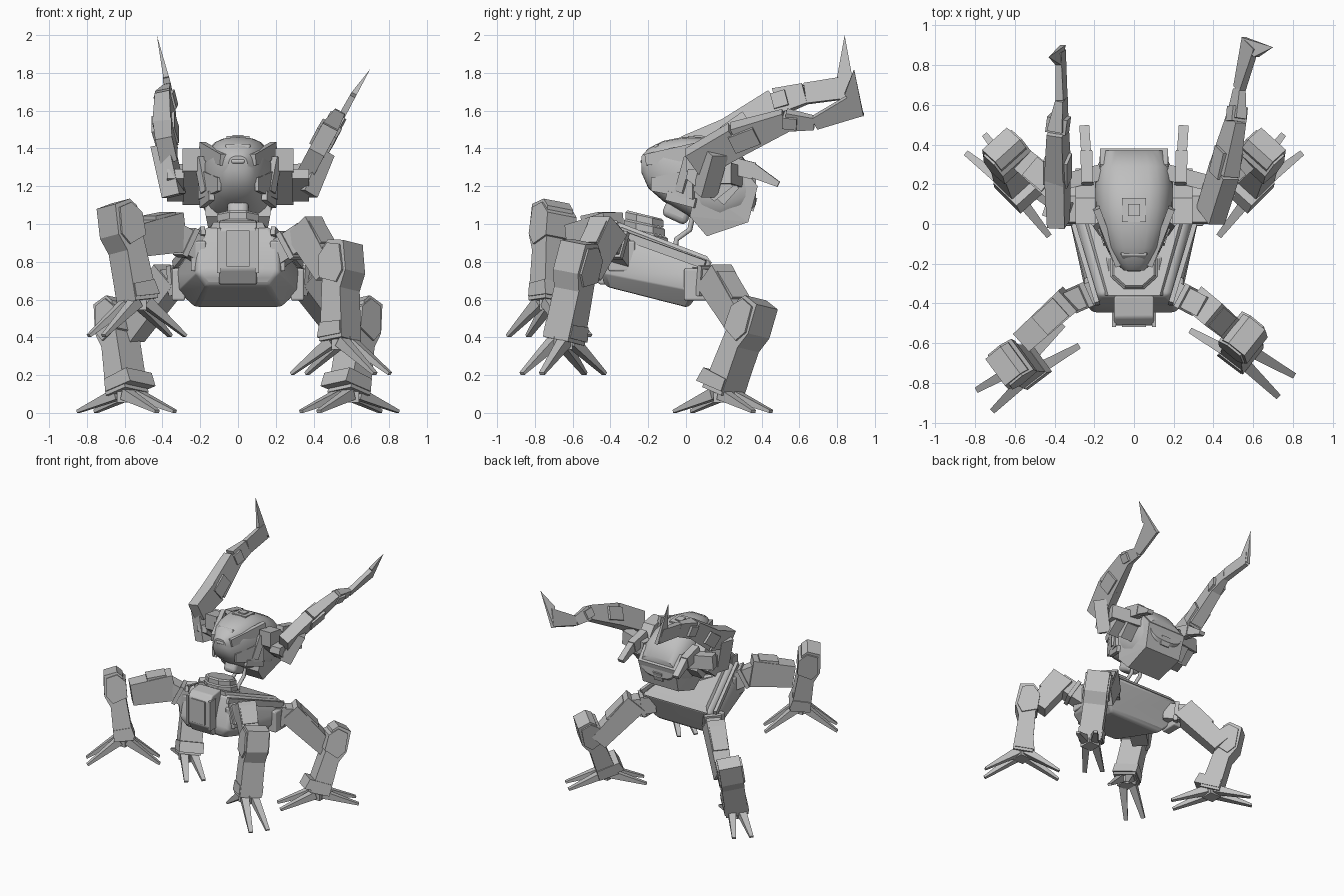
import bpy, bmesh, math
from mathutils import Vector as V

if "Cube" in bpy.data.objects:
    bpy.data.objects.remove(bpy.data.objects["Cube"], do_unlink=True)

GREY = (0.52, 0.52, 0.52, 1)
metal = bpy.data.materials.new("grey metal")
metal.use_nodes = True
metal.diffuse_color = GREY
metal.node_tree.nodes["Principled BSDF"].inputs["Base Color"].default_value = GREY
UP = V((0, 0, 1))


def finish(name, bm, smooth=0, bevel=0):
    bmesh.ops.recalc_face_normals(bm, faces=bm.faces)
    me = bpy.data.meshes.new(name)
    bm.to_mesh(me)
    bm.free()
    me.materials.append(metal)
    if smooth:
        me.shade_smooth()
        me.set_sharp_from_angle(angle=math.radians(smooth))
    ob = bpy.data.objects.new(name, me)
    bpy.context.collection.objects.link(ob)
    if bevel:
        mod = ob.modifiers.new("bevel", "BEVEL")
        mod.width, mod.segments = bevel, 3
    return ob


def chunk(name, pts, **kw):
    """Convex block wrapped around a few points."""
    bm = bmesh.new()
    vs = [bm.verts.new(p) for p in pts]
    res = bmesh.ops.convex_hull(bm, input=vs)
    junk = [v for v in res["geom_interior"] if isinstance(v, bmesh.types.BMVert)]
    bmesh.ops.delete(bm, geom=junk, context="VERTS")
    bmesh.ops.dissolve_limit(bm, angle_limit=0.02, verts=bm.verts, edges=bm.edges)
    return finish(name, bm, **kw)


def both(pts):
    return [(s * x, y, z) for x, y, z in pts for s in (-1, 1)]


def bar(name, a, b, sa, sb=None, up=UP, **kw):
    """Tapered beam from a to b; sizes are (width, height)."""
    a, b = V(a), V(b)
    d = (b - a).normalized()
    side = d.cross(up).normalized()
    top = side.cross(d)
    pts = [p + side * i * w / 2 + top * j * h / 2
           for p, (w, h) in ((a, sa), (b, sb or sa)) for i in (-1, 1) for j in (-1, 1)]
    return chunk(name, pts, **kw)


def prism(name, origin, u, v, n, profile, half, **kw):
    bm = bmesh.new()
    f = bm.faces.new([bm.verts.new(origin + u * a + v * t - n * half) for a, t in profile])
    res = bmesh.ops.extrude_face_region(bm, geom=[f])
    moved = [e for e in res["geom"] if isinstance(e, bmesh.types.BMVert)]
    bmesh.ops.translate(bm, verts=moved, vec=n * half * 2)
    return finish(name, bm, **kw)


def box(name, centre, size, **kw):
    c, h = V(centre), V(size) / 2
    return chunk(name, [c + V((i * h.x, j * h.y, k * h.z))
                        for i in (-1, 1) for j in (-1, 1) for k in (-1, 1)], **kw)


def loft(name, rings, **kw):
    bm = bmesh.new()
    loops = [[bm.verts.new(p) for p in r] for r in rings]
    n = len(loops[0])
    for a, b in zip(loops, loops[1:]):
        for i in range(n):
            bm.faces.new((a[i], a[(i + 1) % n], b[(i + 1) % n], b[i]))
    bm.faces.new(loops[0])
    bm.faces.new(loops[-1])
    return finish(name, bm, **kw)


# Legs: hip arm, thigh, shin with flared knee, ankle, four claws
SHIN = [(-.08, 0), (.07, 0), (.07, .27), (.11, .36), (.1, .52), (0, .54),
        (-.04, .5), (-.05, .32), (-.07, .08)]
KNEE = [(.05, .3), (.095, .36), (.08, .5), (0, .52), (-.06, .46), (-.06, .34)]


def leg(name, hip, mid, knee, foot, heading, tilt, lean, drop, reach, heel, thick):
    foot = V(foot)
    h = math.radians(heading)
    out = V((math.cos(h), math.sin(h), 0))
    n = V((-out.y, out.x, 0))
    # Shin axes: tilted outward and leaning sideways
    v = (UP + out * math.tan(math.radians(tilt)) + n * math.tan(math.radians(lean))).normalized()
    u = n.cross(v).normalized()
    w = v.cross(u)
    bar(name + "_hip_arm", hip, mid, (.11, .13))
    hip, mid, knee = V(hip), V(mid), V(knee)
    c = hip.lerp(mid, .45)
    bar(name + "_hip_rib", c, c + (mid - hip).normalized() * .03, (.13, .16))
    back = mid - (knee - mid).normalized() * .05
    bar(name + "_thigh", back, knee, (.14, thick), (.12, thick - .04))
    bar(name + "_thigh_plate", back.lerp(knee, .15) + UP * .02, back.lerp(knee, .6) + UP * .02,
        (.12, thick - .02))
    prism(name + "_shin", foot, u, v, w, SHIN, .085)
    prism(name + "_knee_cover", foot, u, v, w, KNEE, .097)
    prism(name + "_ankle", foot, u, v, w,
          [(-heel, .02), (.065, .02), (.065, .09), (.02 - heel, .1)], .092)
    box(name + "_foot_core", foot - UP * .01, (.1, .1, .07))
    for s in (-1, 1):
        for k in (-1, 1):
            root = foot + out * s * .03 + n * k * .035
            tip = foot + out * s * reach + n * k * .066 - UP * (drop - .008)
            bar(name + "_claw", root, tip, (.06, .06), (.03, .016))


for s, side in ((1, "left"), (-1, "right")):
    leg("back_" + side + "_leg", (s * .25, .05, .71), (s * .38, .17, .69),
        (s * .57, .33, .42), (s * .59, .195, .1), 90 - s * 45, 17, s * 10, .1, .295, .13, .17)
leg("front_left_leg", (.18, -.33, .82), (.37, -.43, .95), (.49, -.53, .74),
    (.545, -.65, .38), -37, -9, 9, .18, .275, .09, .17)
leg("front_right_leg", (-.18, -.33, .85), (-.36, -.41, .95), (-.56, -.59, .91),
    (-.535, -.725, .59), 217, 5, -9, .19, .27, .09, .21)

# Tilted wedge hull with deck trim
chunk("hull", both([(.17, -.36, .99), (.22, -.4, .9), (.22, -.45, .74), (.17, -.43, .67),
                    (.3, .14, .8), (.34, .09, .73), (.325, .06, .64), (.23, .02, .555)]),
      smooth=35, bevel=.025)
chunk("deck_plate", both([(.13, -.36, 1.01), (.15, -.36, .97), (.26, .11, .83), (.29, .14, .79)]))
for s in (-1, 1):
    bar("deck_rail", (s * .185, -.4, .965), (s * .335, .1, .785), (.025, .045))
    box("hip_socket", (s * .315, .06, .68), (.07, .14, .17), bevel=.01)
    box("shoulder_socket", (s * .21, -.34, .83), (.08, .14, .16), bevel=.01)

# Front armour plate with raised panel
chunk("front_plate", both([(.1, -.4, .68), (.1, -.46, .68), (.1, -.51, .76), (.1, -.51, .97),
                           (.1, -.47, 1.01), (.1, -.36, 1.02)]), smooth=30, bevel=.01)
box("front_panel", (0, -.512, .87), (.12, .012, .19))
for s in (-1, 1):
    bar("plate_edge", (s * .1, -.48, .74), (s * .1, -.48, .98), (.02, .075), up=V((0, 1, 0)))

# Stacked neck collars, neck column and cables
for i, (r, z) in enumerate(((.15, .94), (.13, .985), (.12, 1.03))):
    rings = []
    for dz, k in ((-.025, 1), (.01, 1), (.02, .9)):
        rings.append([(r * k * math.cos(a), -.22 + r * k * .9 * math.sin(a),
                       z + dz - .2 * r * math.sin(a))
                      for a in (math.pi * (j + .5) / 4 for j in range(8))])
    loft("neck_collar", rings)
bar("neck_column", (0, -.11, 1.1), (0, .02, 1.04), (.11, .11), bevel=.03, smooth=40)
for s in (-1, 1):
    cu = bpy.data.curves.new("neck_cable", "CURVE")
    cu.dimensions, cu.bevel_depth, cu.bevel_resolution = "3D", .014, 2
    sp = cu.splines.new("POLY")
    path = [(-.06, .85), (-.05, .92), (.02, .97), (.04, 1.06)]
    sp.points.add(len(path) - 1)
    for p, (y, z) in zip(sp.points, path):
        p.co = (s * .04, y, z, 1)
    cu.materials.append(metal)
    bpy.context.collection.objects.link(bpy.data.objects.new("neck_cable", cu))

# Rounded head shell: stations of y, half width, top, bottom
rings = []
for y, w, top, low in ((-.235, .05, 1.36, 1.27), (-.2, .09, 1.4, 1.19), (-.12, .14, 1.44, 1.12),
                       (-.02, .175, 1.46, 1.06), (.08, .195, 1.46, 1.0), (.18, .2, 1.43, .98),
                       (.29, .185, 1.37, 1.02), (.37, .15, 1.26, 1.1)):
    ring = []
    for j in range(24):
        a = math.tau * j / 24
        c, q = math.cos(a), math.sin(a)
        ring.append((w * math.copysign(abs(c) ** .7, c), y,
                     (top + low) / 2 + (top - low) / 2 * math.copysign(abs(q) ** .85, q)))
    rings.append(ring)
loft("head_shell", rings, smooth=40)
chunk("jaw_box", both([(.17, .02, 1.04), (.15, .11, .935), (.16, .33, 1.01), (.17, .38, 1.2),
                       (.17, .3, 1.3), (.19, .05, 1.2)]))
bar("rear_hatch", (0, .345, 1.07), (0, .366, 1.14), (.08, .025))
bar("crown_hatch", (0, .01, 1.45), (0, .13, 1.44), (.12, .03))
bar("crown_hatch_cap", (0, .04, 1.456), (0, .1, 1.451), (.06, .03))
bar("snout_cap", (0, -.235, 1.32), (0, -.14, 1.415), (.07, .03), (.14, .04), bevel=.012)
for s in (-1, 1):
    bar("brow_rail", (s * .08, -.21, 1.34), (s * .19, .08, 1.39), (.03, .06), (.035, .09))
    bar("cheek_plate", (s * .1, -.18, 1.21), (s * .2, .04, 1.21), (.02, .07), (.025, .16))
    bar("cheek_tooth", (s * .14, -.1, 1.15), (s * .19, .05, 1.11), (.03, .05))
    bar("mask_strut", (s * .17, -.03, 1.17), (s * .205, .02, 1.35), (.04, .05))

    # Horn mounts and rear prongs
    prism("horn_mount", V((s * .245, 0, 0)), V((0, 1, 0)), UP, V((1, 0, 0)),
          [(0, 1.4), (0, 1.28), (.2, 1.1), (.28, 1.19), (.13, 1.38)], .05)
    prism("horn_mount_cap", V((s * .33, 0, 0)), V((0, 1, 0)), UP, V((1, 0, 0)),
          [(.01, 1.29), (0, 1.24), (.15, 1.12), (.25, 1.2), (.14, 1.29)], .045)
    bar("mount_beam", (s * .17, .26, 1.25), (s * .4, .2, 1.27), (.08, .11))
    bar("rear_prong", (s * .235, .2, 1.32), (s * .24, .36, 1.28), (.06, .09))
    bar("rear_prong_tip", (s * .24, .34, 1.29), (s * .25, .49, 1.21), (.05, .08), (.05, .03))


def horn(name, joints, tip, up):
    """Segmented arm through (point, width, height) joints with a flat blade at the end."""
    for (a, wa, ha), (b, wb, hb) in zip(joints, joints[1:]):
        bar(name + "_segment", a, b, (wa, ha), (wb, hb), up=up)
    for i in (1, 2):
        p, w, h = joints[i]
        p, q = V(p), V(joints[i + 1][0])
        bar(name + "_cuff", p.lerp(q, -.1), p.lerp(q, .4), (w + .025, h * .6), up=up)
    p, w, h = joints[-1]
    p = V(p)
    side = V((0, 1, 0)).cross(up) * w / 2
    base = [p + V((0, -.07, 0)) + up * h * .45, p + V((0, .03, 0)) - up * h * .5]
    chunk(name + "_blade_tip", [b + side * k for b in base for k in (-1, 1)] + [tip])


horn("left_horn", [((.385, .04, 1.32), .09, .16), ((.455, .27, 1.45), .09, .17),
                   ((.515, .53, 1.55), .06, .11), ((.53, .68, 1.535), .035, .07),
                   ((.585, .91, 1.635), .03, .14)], (.7, .89, 1.82), V((.47, 0, .88)))
horn("right_horn", [((-.38, .0, 1.39), .09, .14), ((-.385, .24, 1.475), .1, .17),
                    ((-.385, .48, 1.645), .08, .14), ((-.365, .63, 1.69), .04, .11),
                    ((-.37, .87, 1.725), .03, .12)], (-.43, .84, 2), V((-.2, 0, .98)))
bar("left_horn_root", (.36, .1, 1.16), (.45, .16, 1.38), (.1, .09))
bar("right_horn_root", (-.34, .06, 1.15), (-.4, .08, 1.42), (.11, .1))
